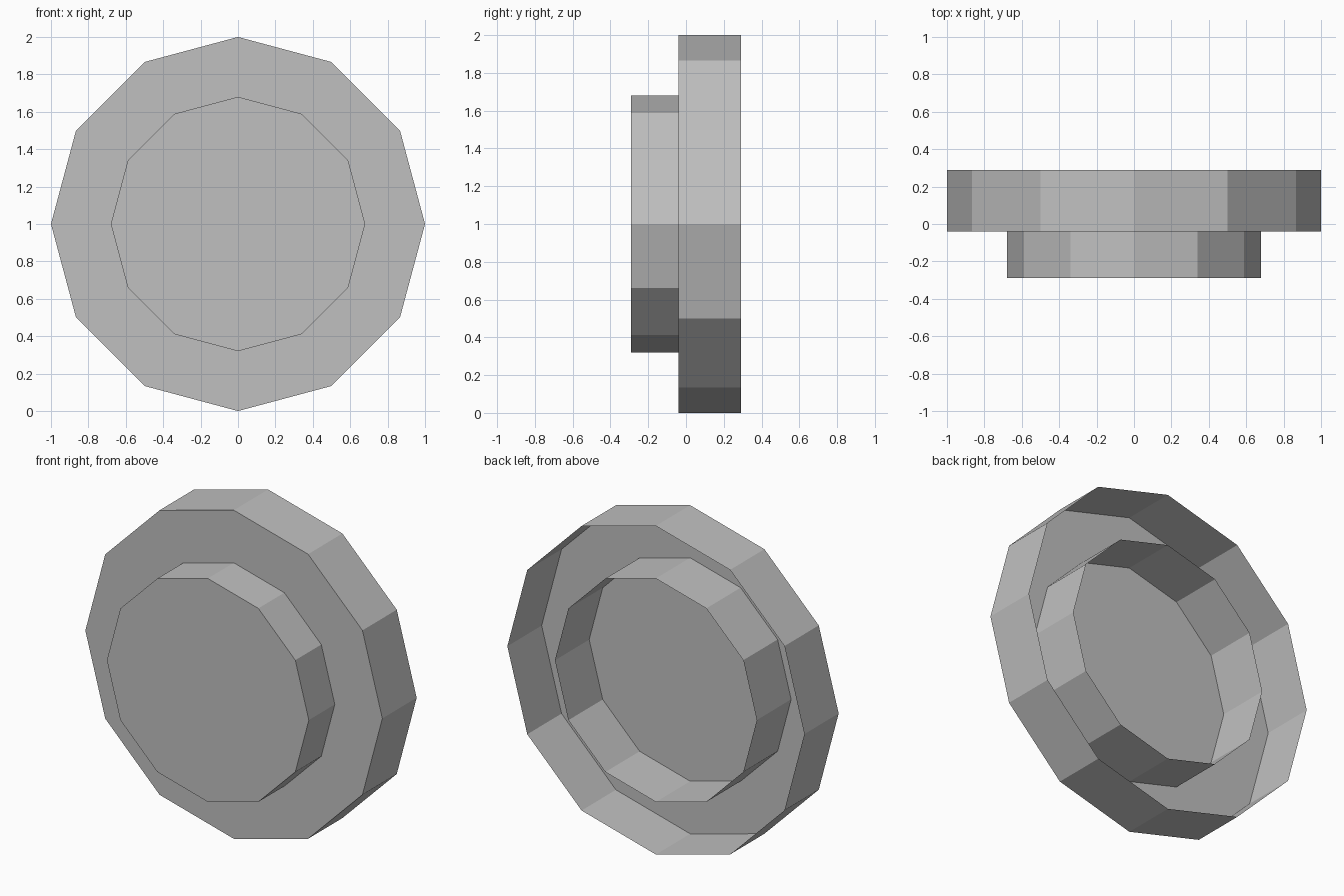
import bpy
import bmesh
from math import cos, sin, tau

cube = bpy.data.objects.get("Cube")
if cube:
    bpy.data.objects.remove(cube, do_unlink=True)

SIDES = 12
AXIS_HEIGHT = 1.0
FRONT, PLATE, BACK = -0.29, -0.04, 0.29
RIM_RADIUS, HUB_RADIUS = 1.0, 0.68

grey = bpy.data.materials.new("light_grey")
grey.use_nodes = True
colour = (0.53, 0.53, 0.53, 1)
grey.diffuse_color = colour
grey.node_tree.nodes["Principled BSDF"].inputs["Base Color"].default_value = colour


def ring(bm, radius, y):
    """Twelve-sided loop of vertices around the y axis."""
    angles = [tau * i / SIDES for i in range(SIDES)]
    return [bm.verts.new((radius * cos(a), y, AXIS_HEIGHT + radius * sin(a)))
            for a in angles]


def turned_part(name, profile, capped=False):
    """Flat-sided shell through (radius, y) points, optionally closed at the first."""
    bm = bmesh.new()
    loops = [ring(bm, r, y) for r, y in profile]
    for a, b in zip(loops, loops[1:]):
        for i in range(SIDES):
            j = (i + 1) % SIDES
            bm.faces.new((a[i], a[j], b[j], b[i]))
    if capped:
        bm.faces.new(loops[0])
    mesh = bpy.data.meshes.new(name)
    bm.to_mesh(mesh)
    bm.free()
    mesh.materials.append(grey)
    obj = bpy.data.objects.new(name, mesh)
    bpy.context.collection.objects.link(obj)
    return obj


# Wide dish: ring-shaped front plate and outer wall, open at the back
turned_part("outer_dish", [(HUB_RADIUS, PLATE), (RIM_RADIUS, PLATE), (RIM_RADIUS, BACK)])

# Raised front boss
turned_part("front_boss", [(HUB_RADIUS, FRONT), (HUB_RADIUS, PLATE)], capped=True)

# Inner cup, open at the back with its floor level with the plate
turned_part("inner_cup", [(HUB_RADIUS, PLATE), (HUB_RADIUS, BACK)], capped=True)
